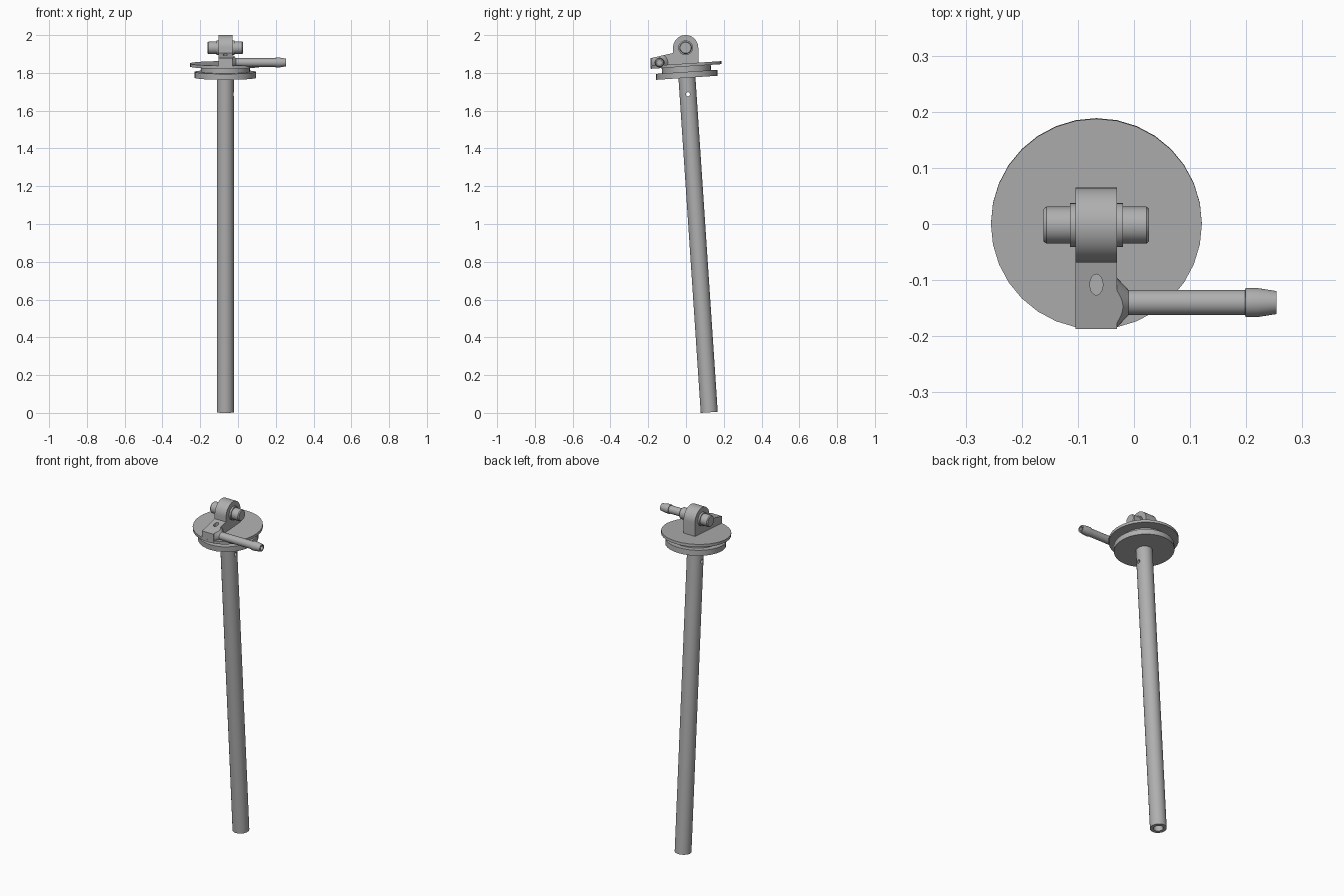
import bpy, bmesh, math
from mathutils import Matrix

old = bpy.data.objects.get("Cube")
if old:
    bpy.data.objects.remove(old)

grey = bpy.data.materials.new("plain grey")
grey.use_nodes = True
COLOUR = (0.43, 0.43, 0.43, 1)
grey.diffuse_color = COLOUR
grey.node_tree.nodes["Principled BSDF"].inputs["Base Color"].default_value = COLOUR

CX = -0.067
TILT = Matrix.Translation((CX, 0.004, 1.79)) @ Matrix.Rotation(0.0665, 4, 'X')


def along_x(x, y, z):
    """Frame whose local z runs along world x."""
    return Matrix.Translation((x, y, z)) @ Matrix.Rotation(math.pi / 2, 4, 'Y')


def finish(name, bm, matrix):
    bmesh.ops.recalc_face_normals(bm, faces=bm.faces)
    bm.transform(matrix)
    mesh = bpy.data.meshes.new(name)
    bm.to_mesh(mesh)
    bm.free()
    mesh.materials.append(grey)
    ob = bpy.data.objects.new(name, mesh)
    bpy.context.collection.objects.link(ob)
    return ob


def lathe(name, profile, matrix, steps=32):
    """Spin (radius, height) points, starting and ending on the axis."""
    bm = bmesh.new()
    verts = [bm.verts.new((r, 0, h)) for r, h in profile]
    edges = [bm.edges.new(pair) for pair in zip(verts, verts[1:])]
    bmesh.ops.spin(bm, geom=verts + edges, cent=(0, 0, 0), axis=(0, 0, 1),
                   angle=math.tau, steps=steps, use_merge=True)
    bmesh.ops.remove_doubles(bm, verts=bm.verts, dist=1e-5)
    return finish(name, bm, matrix)


def disc(name, radius, low, high, matrix):
    return lathe(name, [(0, low), (radius, low), (radius, high), (0, high)], matrix)


def slab(name, outline, x0, x1):
    """Extrude a (y, z) outline from x0 to x1."""
    bm = bmesh.new()
    face = bm.faces.new([bm.verts.new((x0, y, z)) for y, z in outline])
    out = bmesh.ops.extrude_face_region(bm, geom=[face])
    moved = [v for v in out["geom"] if isinstance(v, bmesh.types.BMVert)]
    bmesh.ops.translate(bm, verts=moved, vec=(x1 - x0, 0, 0))
    return finish(name, bm, Matrix())


def boolean(ob, tool, operation):
    mod = ob.modifiers.new("cut", 'BOOLEAN')
    mod.object, mod.operation, mod.solver = tool, operation, 'EXACT'
    bpy.context.view_layer.objects.active = ob
    bpy.ops.object.modifier_apply(modifier=mod.name)
    bpy.data.objects.remove(tool)


# Hollow tilted tube with a small cross hole near the top
tube = lathe("tube", [(0, -0.01), (0.045, -0.01), (0.045, -1.791), (0.026, -1.791),
                      (0.026, -0.04), (0, -0.04)], TILT)
boolean(tube, disc("tube_hole_cutter", 0.011, -0.1, 0.1, along_x(CX, 0.010, 1.687)),
        'DIFFERENCE')

# Stacked flange discs
lower = disc("lower_flange", 0.163, -0.016, 0.0155, TILT)
middle = disc("middle_flange", 0.13, 0.015, 0.045, TILT)
upper = disc("top_plate", 0.188, 0.044, 0.060, TILT)

# Bracket: sloped foot rising into a rounded eye
EY, EZ, ER = -0.002, 1.933, 0.067
arc = [(EY - ER * math.cos(math.pi * i / 20), EZ + ER * math.sin(math.pi * i / 20))
       for i in range(21)]
outline = [(-0.187, 1.826), (-0.187, 1.878), (EY - ER, 1.905)] + arc + [(EY + ER, 1.845)]
bracket = slab("bracket", outline, CX - 0.037, CX + 0.037)
drill = Matrix.Translation((CX, -0.108, 1.89)) @ Matrix.Diagonal((0.0115, 0.0185, 1, 1))
boolean(bracket, disc("bracket_hole_cutter", 1, -0.03, 0.03, drill), 'DIFFERENCE')

# Pin through the eye with collars on both sides
pin = lathe("pin", [(0, -0.094), (0.029, -0.094), (0.033, -0.089), (0.033, 0.089),
                    (0.029, 0.094), (0, 0.094)], along_x(CX, EY, EZ))
collar = disc("pin_collar", 0.039, -0.0475, 0.0475, along_x(CX, EY, EZ))

# Hose nozzle with a barbed, bored tip
nozzle_frame = along_x(0, -0.14, 1.855)
nozzle = lathe("nozzle", [(0, -0.05), (0.0225, -0.05), (0.0225, 0.198), (0.026, 0.199),
                          (0.026, 0.219), (0.0205, 0.254), (0.013, 0.254),
                          (0.013, 0.16), (0, 0.16)], nozzle_frame)

# Conical boss trimmed to the bracket outline
boss = lathe("nozzle_boss", [(0, -0.04), (0.044, -0.04), (0.044, -0.030),
                             (0.0225, -0.010), (0, -0.010)], nozzle_frame)
boolean(boss, slab("boss_trimmer", outline, -0.035, 0.05), 'INTERSECT')

bpy.ops.object.select_all(action='DESELECT')
parts = (tube, lower, middle, upper, bracket, pin, collar, nozzle, boss)
for ob in parts:
    ob.select_set(True)
bpy.context.view_layer.objects.active = tube
bpy.ops.object.shade_smooth_by_angle(angle=math.radians(30))
